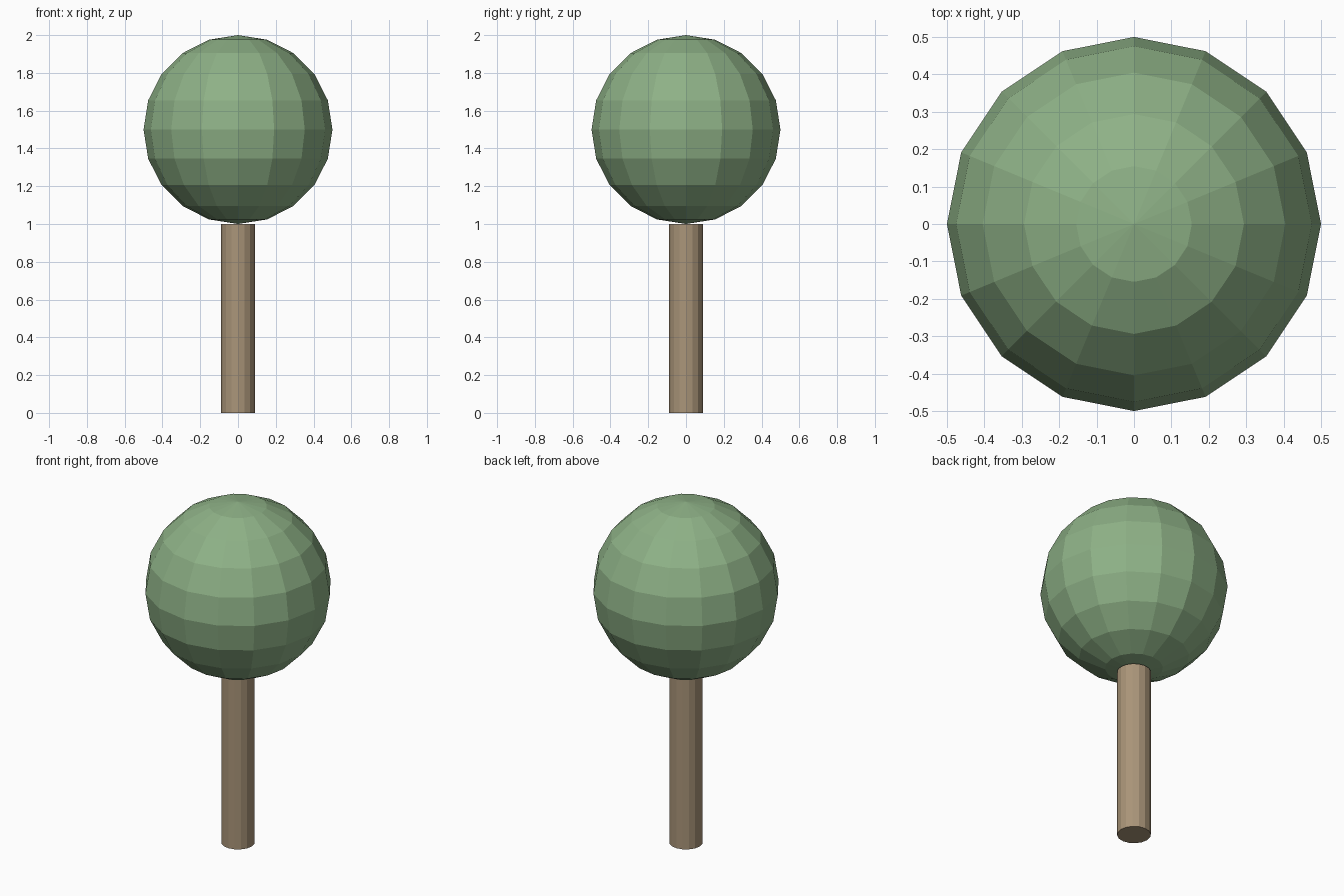
import bpy

if "Cube" in bpy.data.objects:
    bpy.data.objects.remove(bpy.data.objects["Cube"])


def finish(name, color):
    obj = bpy.context.object
    obj.name = name
    mat = bpy.data.materials.new(name + "_color")
    mat.diffuse_color = color
    mat.use_nodes = True
    mat.node_tree.nodes["Principled BSDF"].inputs["Base Color"].default_value = mat.diffuse_color
    obj.data.materials.append(mat)


# Trunk: plain flat-shaded cylinder
bpy.ops.mesh.primitive_cylinder_add(vertices=16, radius=0.09, depth=1.0, location=(0, 0, 0.5))
finish("trunk", (0.40, 0.30, 0.19, 1))

# Crown: faceted ball resting on the trunk
bpy.ops.mesh.primitive_uv_sphere_add(segments=16, ring_count=10, radius=0.5, location=(0, 0, 1.5))
finish("crown", (0.27, 0.44, 0.24, 1))
